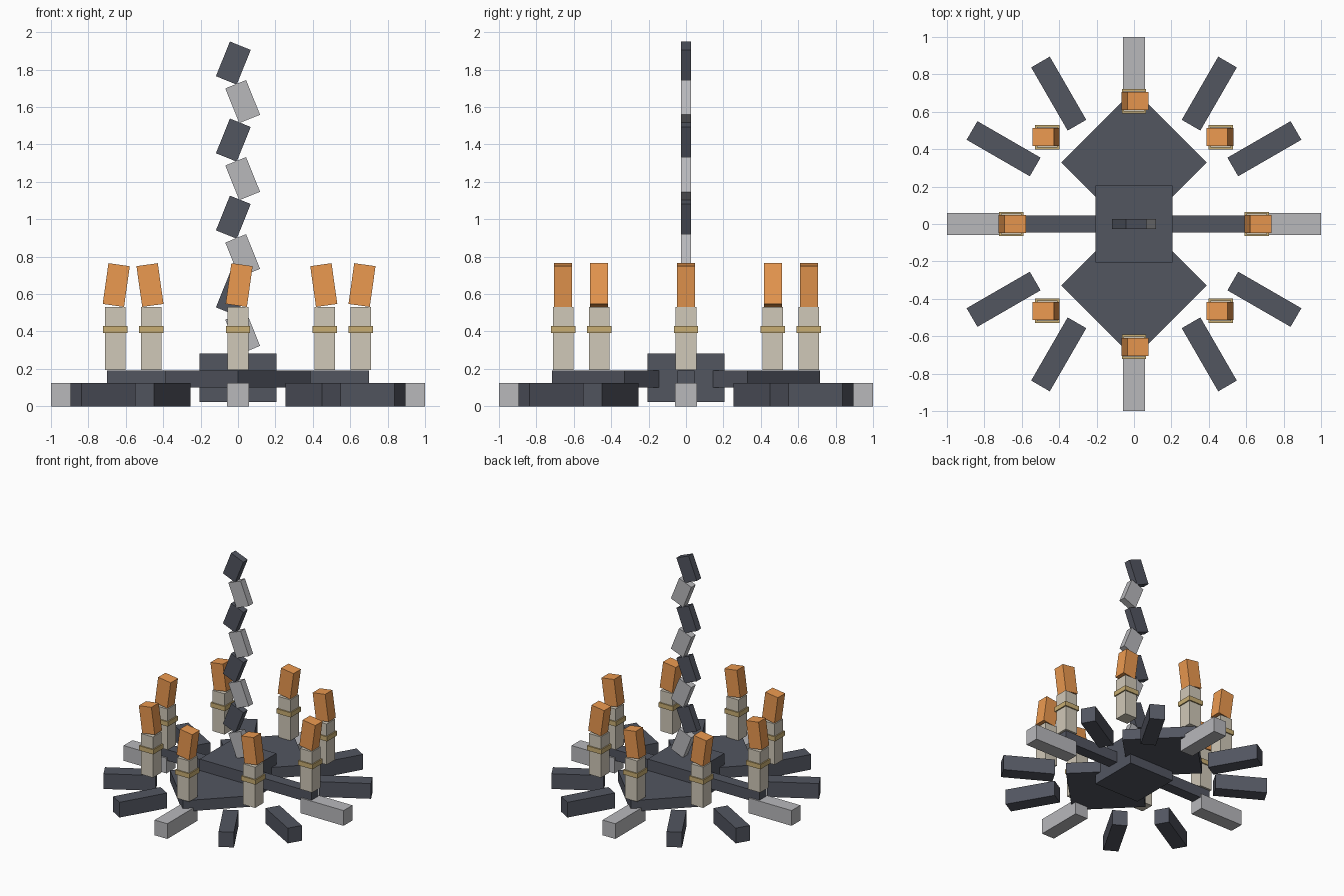
import bpy
from math import sin, cos, radians
from mathutils import Matrix, Vector

if "Cube" in bpy.data.objects:
    bpy.data.objects.remove(bpy.data.objects["Cube"])


def material(name, rgb):
    m = bpy.data.materials.new(name)
    m.diffuse_color = (*rgb, 1)
    m.use_nodes = True
    m.node_tree.nodes["Principled BSDF"].inputs["Base Color"].default_value = m.diffuse_color
    return m


DARK = material("dark_grey", (0.085, 0.092, 0.118))
LIGHT = material("light_grey", (0.48, 0.48, 0.50))
CREAM = material("cream", (0.63, 0.58, 0.48))
GOLD = material("gold", (0.58, 0.42, 0.17))
ORANGE = material("orange", (0.83, 0.32, 0.08))


def box(name, size, loc, mat, tilt=0.0, turn=0.0):
    """Box with baked size; tilt leans it towards +x, turn spins it about z."""
    bpy.ops.mesh.primitive_cube_add(size=1)
    o = bpy.context.object
    o.name = name
    o.data.transform(Matrix.Diagonal(Vector((*size, 1))))
    o.location = loc
    o.rotation_euler = (0, radians(tilt), radians(turn))
    o.data.materials.append(mat)
    return o


# Ring of twelve radial blocks, light at the quarter points
for i in range(12):
    a = radians(30 * i)
    box(f"ring_block_{i}", (0.39, 0.115, 0.125),
        (0.805 * cos(a), 0.805 * sin(a), 0.0625),
        LIGHT if i % 3 == 0 else DARK, turn=30 * i)

# Hub, cross beam and the two diamond plates
box("hub", (0.41, 0.41, 0.26), (0, 0, 0.153), DARK)
box("cross_beam", (1.4, 0.09, 0.09), (0, 0, 0.145), DARK)
for side, label in ((-1, "front"), (1, "back")):
    box(f"{label}_diamond_plate", (0.55, 0.55, 0.09),
        (0, 0.328 * side, 0.145), DARK, turn=45)

# Eight candles with bands and alternately leaning flames
for i in range(8):
    a = radians(45 * i)
    x, y = 0.657 * cos(a), 0.657 * sin(a)
    box(f"candle_{i}", (0.11, 0.11, 0.335), (x, y, 0.362), CREAM)
    box(f"candle_band_{i}", (0.13, 0.13, 0.038), (x, y, 0.411), GOLD)
    lean = 1 if i % 2 == 0 else -1
    box(f"flame_{i}", (0.115, 0.095, 0.22), (x + 0.006 * lean, y, 0.648),
        ORANGE, tilt=8 * lean)

# Zigzag chain of links rising from the hub
for i in range(8):
    s = -1 if i % 2 == 0 else 1
    box(f"chain_link_{i}", (0.12, 0.056, 0.2), (-0.025 * s, 0, 0.393 + 0.206 * i),
        LIGHT if s < 0 else DARK, tilt=22 * s)
